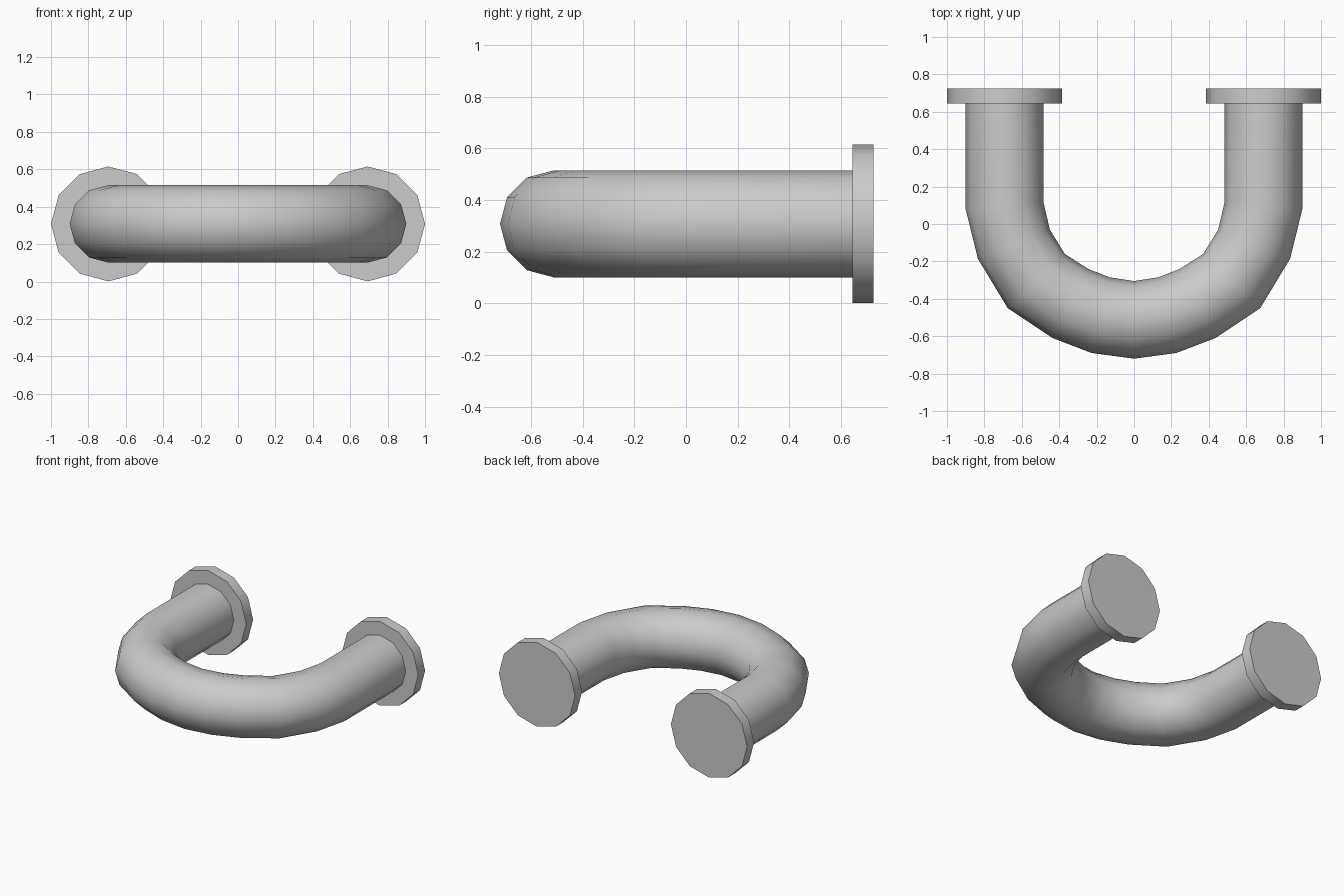
import bpy, bmesh, math
from mathutils import Vector

cube = bpy.data.objects.get("Cube")
if cube:
    bpy.data.objects.remove(cube)

SIDES = 12
AXIS_Z = 0.308
LEG_X = 0.693
PIPE_R = 0.207
FLANGE_R = 0.307

steel = bpy.data.materials.new("grey_steel")
steel.use_nodes = True
steel.diffuse_color = (0.6, 0.6, 0.6, 1)
steel.node_tree.nodes["Principled BSDF"].inputs["Base Color"].default_value = (0.6, 0.6, 0.6, 1)


def finish(obj):
    obj.data.materials.append(steel)
    bpy.ops.object.select_all(action="DESELECT")
    obj.select_set(True)
    bpy.context.view_layer.objects.active = obj
    bpy.ops.object.shade_smooth_by_angle(angle=math.radians(40))


# Pipe bend: outer and inner edge of each mitred section, left leg to middle
half = [
    ((0.90, 0.66), (0.485, 0.66)),
    ((0.90, 0.08), (0.485, 0.12)),
    ((0.835, -0.185), (0.45, -0.03)),
    ((0.675, -0.45), (0.37, -0.16)),
    ((0.435, -0.61), (0.245, -0.24)),
    ((0.225, -0.69), (0.13, -0.285)),
    ((0, -0.72), (0, -0.305)),
]
sections = half + [((-o[0], o[1]), (-i[0], i[1])) for o, i in reversed(half[:-1])]

bm = bmesh.new()
rings = []
for outer, inner in sections:
    o, i = Vector((*outer, AXIS_Z)), Vector((*inner, AXIS_Z))
    centre, reach = (o + i) / 2, (o - i) / 2
    ring = []
    for k in range(SIDES):
        a = math.tau * k / SIDES
        ring.append(bm.verts.new(centre + reach * math.cos(a)
                                 + Vector((0, 0, PIPE_R * math.sin(a)))))
    rings.append(ring)
for a, b in zip(rings, rings[1:]):
    for k in range(SIDES):
        n = (k + 1) % SIDES
        bm.faces.new((a[k], a[n], b[n], b[k]))
bm.faces.new(rings[0])
bm.faces.new(rings[-1])
bmesh.ops.recalc_face_normals(bm, faces=bm.faces)
mesh = bpy.data.meshes.new("u_pipe")
bm.to_mesh(mesh)
bm.free()
pipe = bpy.data.objects.new("u_pipe", mesh)
bpy.context.collection.objects.link(pipe)
finish(pipe)

# End flanges
for name, side in (("left_flange", 1), ("right_flange", -1)):
    bpy.ops.mesh.primitive_cylinder_add(
        vertices=SIDES, radius=FLANGE_R, depth=0.08,
        location=(side * LEG_X, 0.685, AXIS_Z), rotation=(math.pi / 2, 0, 0))
    flange = bpy.context.object
    flange.name = name
    finish(flange)
